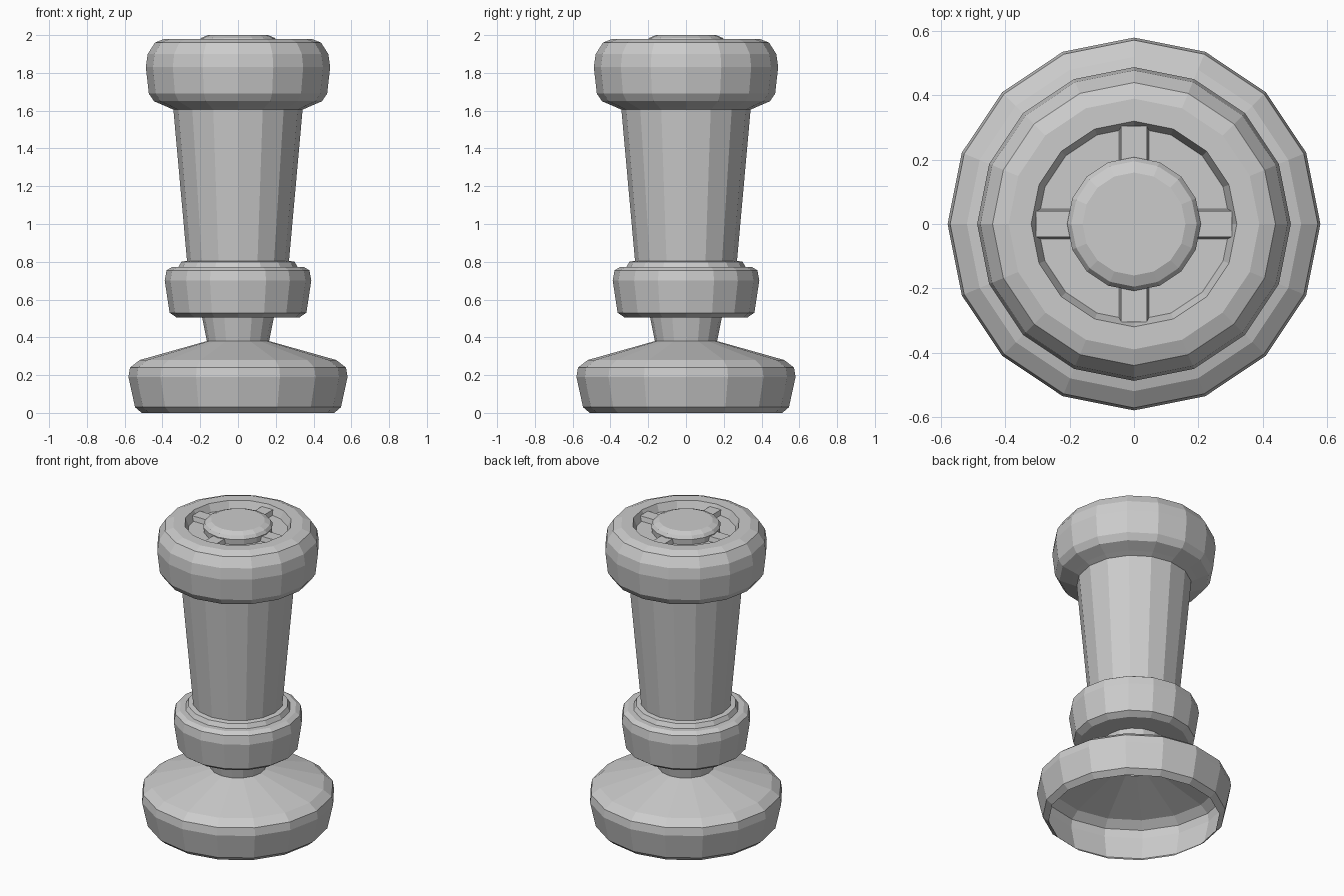
import bpy, bmesh, math
from mathutils import Matrix

if "Cube" in bpy.data.objects:
    bpy.data.objects.remove(bpy.data.objects["Cube"], do_unlink=True)

SIDES = 16
GREY = (0.6, 0.6, 0.6, 1)
grey = bpy.data.materials.new("plain grey")
grey.use_nodes = True
grey.diffuse_color = GREY
grey.node_tree.nodes["Principled BSDF"].inputs["Base Color"].default_value = GREY


def finish(name, bm):
    mesh = bpy.data.meshes.new(name)
    bm.to_mesh(mesh)
    bm.free()
    mesh.materials.append(grey)
    obj = bpy.data.objects.new(name, mesh)
    bpy.context.collection.objects.link(obj)
    return obj


def lathe(name, profile, cap=False):
    """Turn a bottom-to-top (radius, height) profile into a faceted shell."""
    bm = bmesh.new()
    rings = []
    for r, z in profile:
        angles = [math.tau * i / SIDES for i in range(SIDES)]
        rings.append([bm.verts.new((r * math.cos(a), r * math.sin(a), z)) for a in angles])
    for low, high in zip(rings, rings[1:]):
        for i in range(SIDES):
            j = (i + 1) % SIDES
            bm.faces.new((low[i], low[j], high[j], high[i]))
    if cap:
        bm.faces.new(rings[-1])
    return finish(name, bm)


# Foot, hollow underneath
lathe("base", [(0.51, 0), (0.545, 0.03), (0.58, 0.19), (0.572, 0.24),
               (0.52, 0.28), (0.165, 0.38)])
lathe("neck", [(0.165, 0.38), (0.19, 0.505)])

# Ring below the shaft, with a small stepped ledge
lathe("collar", [(0.19, 0.505), (0.325, 0.505), (0.362, 0.53), (0.388, 0.70),
                 (0.378, 0.755), (0.35, 0.772), (0.315, 0.772), (0.30, 0.80),
                 (0.27, 0.805)])
lathe("shaft", [(0.27, 0.805), (0.342, 1.605)])

# Rounded head with a recessed top
lathe("crown", [(0.342, 1.605), (0.375, 1.62), (0.445, 1.65), (0.472, 1.69),
                (0.488, 1.83), (0.478, 1.90), (0.44, 1.96), (0.39, 1.98),
                (0.32, 1.98), (0.30, 1.93), (0.19, 1.93)])
lathe("top_button", [(0.205, 1.93), (0.208, 1.965), (0.195, 1.985), (0.16, 2.0)], cap=True)

# Four bridges across the recess, narrowing slightly toward the top
for k, side in enumerate(("left", "back", "right", "front")):
    bm = bmesh.new()
    bmesh.ops.create_cube(bm, size=1)
    for v in bm.verts:
        half = 0.04 if v.co.z > 0 else 0.047
        v.co = (0.25 + v.co.x * 0.11, math.copysign(half, v.co.y), 1.945 + v.co.z * 0.03)
    bm.transform(Matrix.Rotation(math.tau * k / 4, 4, "Z"))
    finish("bridge_" + side, bm)
